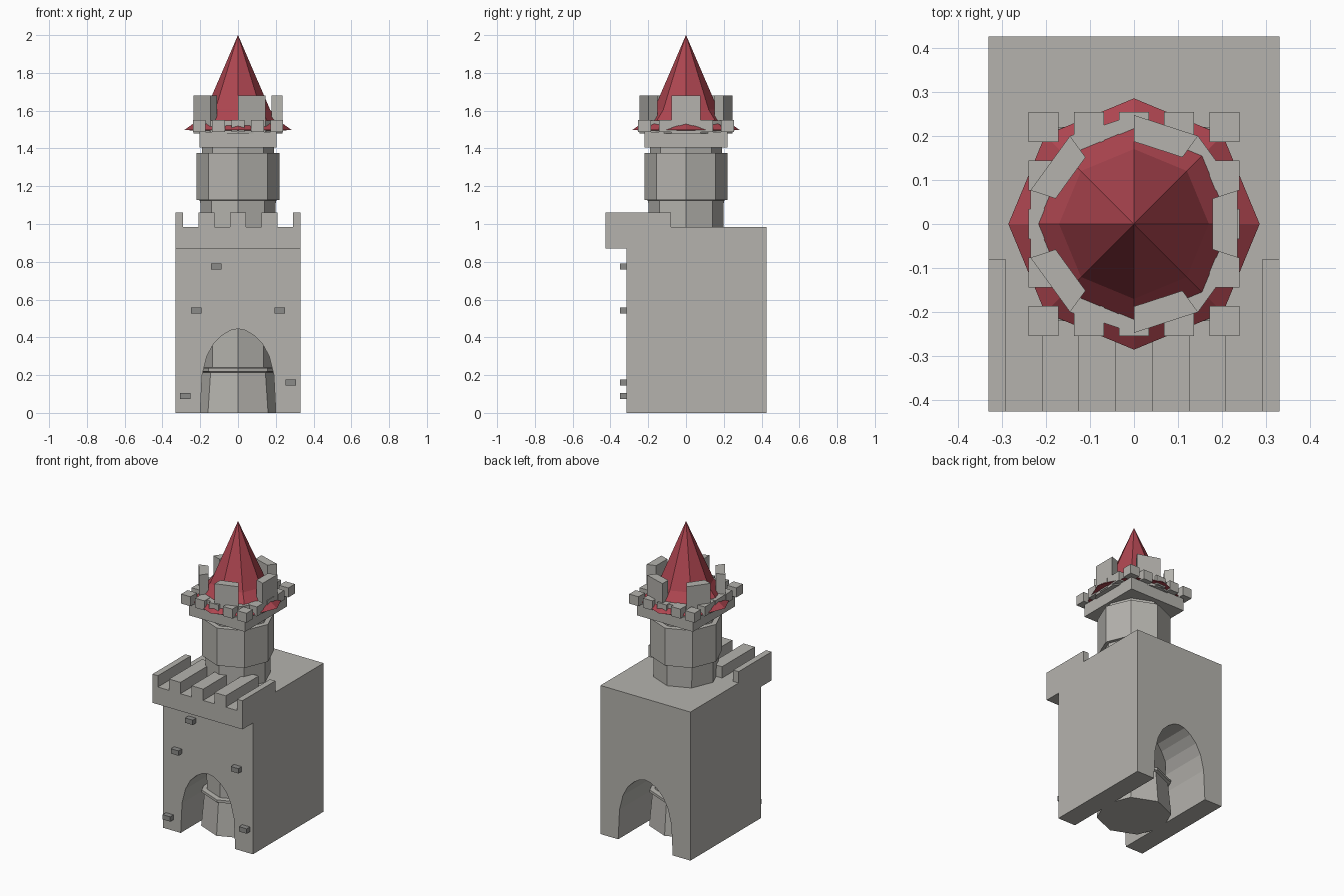
import bpy, bmesh
from math import cos, sin, radians, tau

default = bpy.data.objects.get("Cube")
if default:
    bpy.data.objects.remove(default, do_unlink=True)


def material(name, rgb):
    m = bpy.data.materials.new(name)
    m.use_nodes = True
    m.diffuse_color = (*rgb, 1)
    m.node_tree.nodes["Principled BSDF"].inputs["Base Color"].default_value = (*rgb, 1)
    return m


STONE = material("light stone", (0.46, 0.45, 0.42))
DARK = material("dark stone", (0.26, 0.26, 0.25))
RED = material("red roof", (0.42, 0.06, 0.08))


def finish(name, bm, mat):
    bmesh.ops.remove_doubles(bm, verts=bm.verts, dist=1e-5)
    bmesh.ops.recalc_face_normals(bm, faces=bm.faces)
    mesh = bpy.data.meshes.new(name)
    bm.to_mesh(mesh)
    bm.free()
    mesh.materials.append(mat)
    obj = bpy.data.objects.new(name, mesh)
    bpy.context.collection.objects.link(obj)
    return obj


def prism(name, points, offset, mat):
    """Extrude a planar outline by an offset vector."""
    bm = bmesh.new()
    face = bm.faces.new([bm.verts.new(p) for p in points])
    out = bmesh.ops.extrude_face_region(bm, geom=[face])
    moved = [g for g in out["geom"] if isinstance(g, bmesh.types.BMVert)]
    bmesh.ops.translate(bm, verts=moved, vec=offset)
    # keep the starting cap if the extrusion consumed it
    bmesh.ops.holes_fill(bm, edges=[e for e in bm.edges if e.is_boundary])
    return finish(name, bm, mat)


def box(name, x0, x1, y0, y1, z0, z1, mat=STONE):
    base = [(x0, y0, z0), (x1, y0, z0), (x1, y1, z0), (x0, y1, z0)]
    return prism(name, base, (0, 0, z1 - z0), mat)


def lathe(name, profile, sides, mat, turn=0.0, closed=False):
    """Flat-sided turned shape from (radius, height) pairs."""
    bm = bmesh.new()
    rings = [[bm.verts.new((r * cos(turn + tau * i / sides),
                            r * sin(turn + tau * i / sides), z))
              for i in range(sides)] for r, z in profile]
    pairs = list(zip(rings, rings[1:]))
    if closed:
        pairs.append((rings[-1], rings[0]))
    for a, b in pairs:
        for i in range(sides):
            j = (i + 1) % sides
            bm.faces.new((a[i], a[j], b[j], b[i]))
    if not closed:
        bm.faces.new(rings[0])
        bm.faces.new(rings[-1])
    return finish(name, bm, mat)


# Gatehouse block with an arched passage running front to back
half_arch = [(0.2, 0), (0.19, 0.2), (0.165, 0.3), (0.13, 0.365),
             (0.085, 0.41), (0.04, 0.437)]
arch = half_arch + [(0, 0.445)] + [(-x, z) for x, z in reversed(half_arch)]
outline = [(-0.33, 0), (-0.33, 0.985), (0.33, 0.985), (0.33, 0)] + arch
prism("gatehouse", [(x, -0.315, z) for x, z in outline], (0, 0.74, 0), STONE)

# Overhanging parapet and its long merlons
box("parapet", -0.33, 0.33, -0.425, -0.315, 0.87, 0.985)
for x0, x1 in ((-0.33, -0.29), (-0.208, -0.125), (-0.042, 0.042),
               (0.125, 0.208), (0.29, 0.33)):
    box("parapet_merlon", x0, x1, -0.425, -0.08, 0.985, 1.06)

# Projecting bricks on the front wall
for x, z in ((-0.115, 0.775), (-0.22, 0.543), (0.22, 0.543),
             (0.28, 0.16), (-0.28, 0.09)):
    box("front_brick", x - 0.028, x + 0.028, -0.35, -0.31, z - 0.016, z + 0.016, DARK)

# Octagonal tower, visible in the passage and above the gatehouse
lathe("tower", [(0.225, 0), (0.205, 0.215), (0.222, 0.22), (0.222, 0.237),
                (0.19, 0.24), (0.2, 1.125), (0.22, 1.127), (0.22, 1.375),
                (0.19, 1.377), (0.19, 1.41)], 8, STONE)

# Square platform with small cubes around the edge
box("platform", -0.205, 0.205, -0.22, 0.22, 1.405, 1.487)
for i in (-2, -1, 0, 1, 2):
    for j in (-2, -1, 0, 1, 2):
        if max(abs(i), abs(j)) == 2:
            cx = 0.1025 * i
            cy = 0.11 * j
            box("platform_merlon", cx - 0.034, cx + 0.034,
                cy - 0.034, cy + 0.034, 1.487, 1.55)

# Ten-sided crown ring with a merlon on every other side
OUTER, INNER = 0.247, 0.187
lathe("crown_ring", [(OUTER, 1.48), (OUTER, 1.548), (INNER, 1.548), (INNER, 1.48)],
      10, STONE, turn=radians(18), closed=True)
for k in range(5):
    a, b = radians(72 * k - 18), radians(72 * k + 18)
    corners = ((OUTER, a), (OUTER, b), (INNER, b), (INNER, a))
    prism("crown_merlon", [(r * cos(t), r * sin(t), 1.548) for r, t in corners],
          (0, 0, 0.132), STONE)

# Pointed roof with a flared eave
lathe("roof", [(0.2, 1.495), (0.285, 1.497), (0.225, 1.54), (0.17, 1.605),
               (0.0005, 2.0)], 8, RED)
